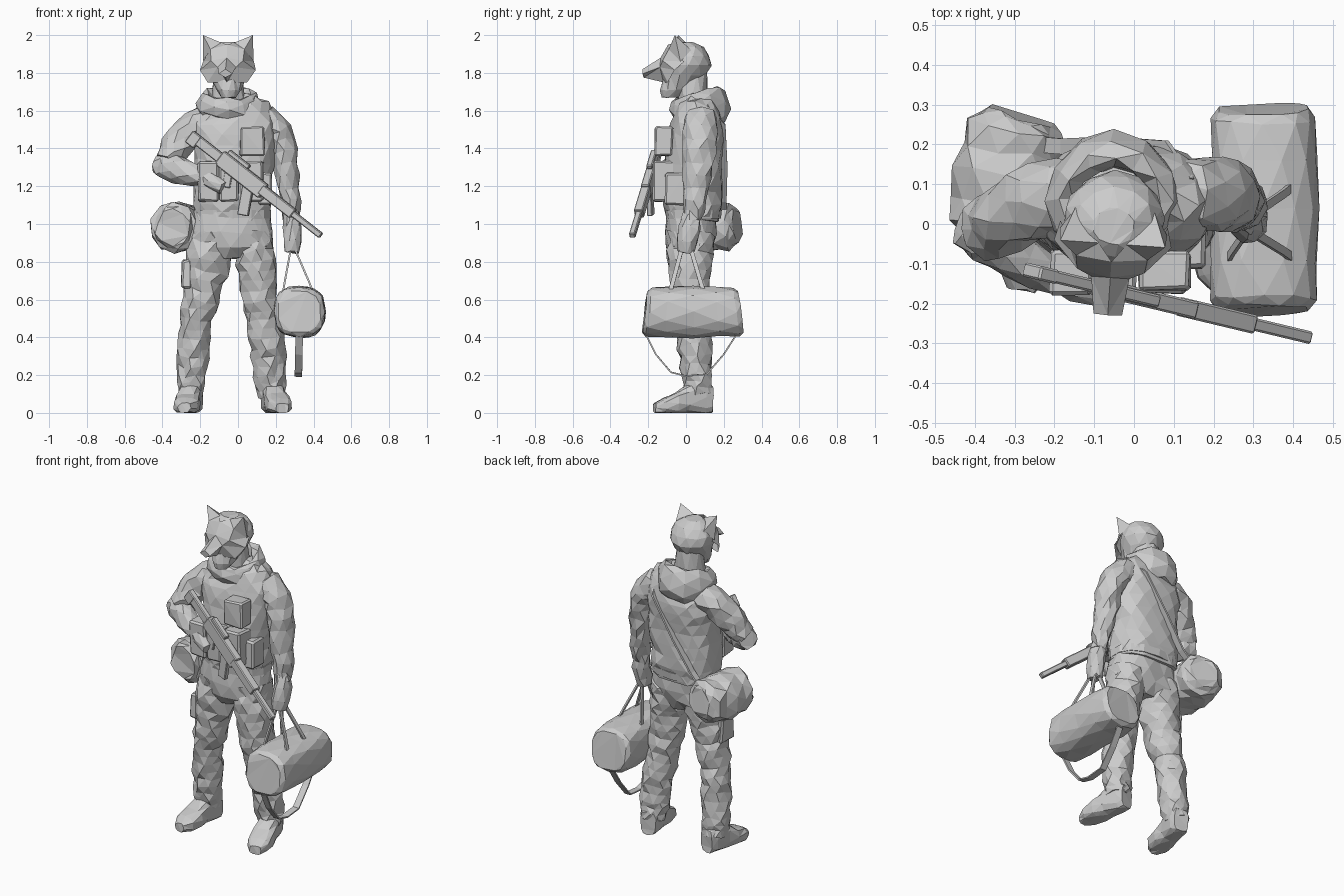
import bpy, bmesh, math, random
from mathutils import Vector, Matrix

random.seed(7)


def finish(name, bm):
    bmesh.ops.recalc_face_normals(bm, faces=bm.faces)
    bmesh.ops.triangulate(bm, faces=bm.faces)
    for v in bm.verts:
        v.co.z = max(v.co.z, 0)
    me = bpy.data.meshes.new(name)
    bm.to_mesh(me)
    bm.free()
    ob = bpy.data.objects.new(name, me)
    bpy.context.collection.objects.link(ob)
    return ob


def tube(name, pts, n=10, jit=0.0, power=1.0, steps=1, closed=False, axis=None):
    """Loft rings (x, y, z, rx, ry) along a path, with optional crumpling."""
    rows = []
    for i, p in enumerate(pts[:-1]):
        for s in range(steps):
            rows.append([a + (b - a) * s / steps for a, b in zip(p, pts[i + 1])])
    rows.append(pts[-1])
    m = len(rows)
    c = [Vector(r[:3]) for r in rows]
    bm, rings, a = bmesh.new(), [], None
    for i, r in enumerate(rows):
        if axis:
            t = Vector(axis)
        elif closed:
            t = c[(i + 1) % m] - c[i - 1]
        else:
            t = c[min(i + 1, m - 1)] - c[max(i - 1, 0)]
        t.normalize()
        if a is None:
            a = (Vector((0, 0, 1)) if abs(t.y) > 0.85 else Vector((0, 1, 0))).cross(t)
        a = (a - t * a.dot(t)).normalized()
        b = t.cross(a)
        ring = []
        for k in range(n):
            w = 2 * math.pi * (k + 0.5 + 0.5 * (i % 2) * (jit > 0)) / n
            u, v = math.cos(w), math.sin(w)
            u = math.copysign(abs(u) ** power, u) * r[3]
            v = math.copysign(abs(v) ** power, v) * r[4]
            f = 1.03 if jit else 1
            co = c[i] + a * u * f + b * v * f
            ring.append(bm.verts.new(co + Vector([random.uniform(-jit, jit) for _ in range(3)])))
        rings.append(ring)
    for i in range(m if closed else m - 1):
        r0, r1 = rings[i], rings[(i + 1) % m]
        for k in range(n):
            j = (k + 1) % n
            bm.faces.new((r0[k], r0[j], r1[j], r1[k]))
    if not closed:
        bm.faces.new(rings[0][::-1])
        bm.faces.new(rings[-1])
    return finish(name, bm)


def box(name, lo, hi, mat=None, bevel=0.0, jit=0.0):
    bm = bmesh.new()
    bmesh.ops.create_cube(bm, size=1)
    for v in bm.verts:
        v.co = Vector([l + (h - l) * (q + 0.5) + random.uniform(-jit, jit)
                       for l, h, q in zip(lo, hi, v.co)])
    if bevel:
        bmesh.ops.bevel(bm, geom=bm.edges[:], offset=bevel, segments=1, affect='EDGES')
    if mat:
        bmesh.ops.transform(bm, matrix=mat, verts=bm.verts)
    return finish(name, bm)


def strap(name, pts, w=0.015, th=0.005):
    return tube(name, [(*p, w * 1.4, th * 1.4) for p in pts], n=4)


# Jacket, belt and hips
tube("jacket", [(-.03, .04, 1.02, .20, .135), (-.03, .04, 1.10, .20, .15), (-.03, .04, 1.25, .20, .15),
                (-.02, .045, 1.40, .215, .15), (-.02, .06, 1.52, .225, .135), (-.03, .07, 1.60, .19, .11),
                (-.05, .08, 1.66, .10, .08)], 14, .009, .85, 2)
tube("belt", [(-.03, .04, 1.03, .208, .145), (-.03, .04, 1.075, .208, .15)], 14, 0, .85)
tube("trouser_seat", [(-.03, .03, 1.05, .195, .13), (-.035, .025, .95, .215, .13),
                      (-.035, .025, .88, .215, .12), (-.035, .025, .82, .13, .08)], 14, .008, .85)

# Legs
tube("leg_a", [(-.14, .03, .95, .11, .12), (-.16, .02, .80, .122, .115), (-.19, .02, .65, .10, .10),
               (-.22, .03, .50, .082, .09), (-.235, .045, .35, .08, .085), (-.245, .06, .20, .076, .078),
               (-.25, .07, .09, .066, .068)], 10, .01, 1, 3)
tube("leg_b", [(.08, .03, .95, .105, .12), (.095, .02, .80, .10, .115), (.11, .02, .65, .095, .10),
               (.13, .03, .50, .088, .09), (.155, .045, .35, .09, .085), (.17, .06, .20, .086, .078),
               (.18, .07, .09, .066, .068)], 10, .01, 1, 3)
box("thigh_pocket", (-.295, -.05, .66), (-.24, .07, .81), bevel=.01, jit=.008)

# Boots: heel to toe
for nm, heel, toe in (("boot_a", (-.235, .135), (-.285, -.165)), ("boot_b", (.165, .135), (.235, -.165))):
    prof = [(0, .045, .07), (.12, .056, .085), (.42, .058, .075), (.62, .068, .052), (.85, .064, .04), (1, .035, .026)]
    d = (toe[0] - heel[0], toe[1] - heel[1], 0)
    tube(nm, [(heel[0] + d[0] * t, heel[1] + d[1] * t, h, w, h) for t, w, h in prof], 10, .004, .65, axis=d)

# Hanging arm with glove
tube("arm_down", [(.06, .08, 1.545, .07, .08), (.15, .08, 1.54, .082, .088), (.215, .08, 1.485, .08, .092),
                  (.245, .07, 1.38, .066, .085), (.26, .06, 1.25, .06, .075), (.275, .05, 1.12, .055, .062),
                  (.285, .03, 1.02, .042, .05)], 9, .009, 1, 2)
tube("glove_down", [(.283, .03, 1.05, .038, .045), (.287, .02, .98, .047, .055),
                    (.292, .005, .91, .046, .058), (.285, .0, .85, .035, .045)], 8, .006)

# Bent arm with glove
tube("upper_arm_bent", [(-.10, .08, 1.55, .07, .08), (-.19, .075, 1.545, .08, .085), (-.265, .05, 1.49, .083, .088),
                        (-.33, .01, 1.40, .078, .08), (-.38, -.02, 1.325, .065, .07)], 9, .009, 1, 2)
tube("forearm_bent", [(-.43, .0, 1.32, .05, .055), (-.37, -.03, 1.305, .075, .07),
                      (-.28, -.09, 1.275, .066, .06), (-.19, -.13, 1.25, .048, .045)], 9, .008, 1, 2)
tube("glove_bent", [(-.21, -.12, 1.255, .04, .04), (-.15, -.15, 1.23, .047, .042), (-.08, -.175, 1.19, .035, .035)], 8, .005)

# Neck and hood lying round the shoulders, thickest at the back
tube("neck", [(-.05, .05, 1.56, .10, .09), (-.05, .035, 1.66, .088, .08), (-.05, .035, 1.80, .075, .075)], 10, .005)
hood = []
for i in range(12):
    w = -math.pi / 2 + 2 * math.pi * i / 12
    b = (math.sin(w) + 1) / 2
    hood.append((-.05 + .13 * math.cos(w), .065 + .118 * math.sin(w), 1.61 + .02 * b, .05 + .048 * b, .034 + .014 * b))
tube("hood", hood, 7, .009, closed=True)

# Head
tube("head", [(-.05, -.085, 1.67, .04, .045), (-.05, -.055, 1.71, .065, .08), (-.05, -.005, 1.79, .10, .11),
              (-.05, .01, 1.84, .122, .12), (-.05, .01, 1.89, .12, .11), (-.05, .005, 1.935, .095, .085),
              (-.05, -.005, 1.962, .05, .045)], 12, .003, axis=(0, 0, 1))

# Animal mask: one half, mirrored
half = dict(top=(0, -.095, 1.95), brow=(0, -.135, 1.88), tip=(0, -.23, 1.82), low=(0, -.225, 1.775),
            under=(0, -.12, 1.75), ear=(.09, -.085, 1.925), temple=(.135, 0, 1.86), cheek=(.148, -.05, 1.815),
            jaw=(.105, -.09, 1.75), nose=(.036, -.228, 1.795), root=(.048, -.135, 1.83), eye=(.085, -.118, 1.865),
            e1=(.135, -.02, 1.86), e2=(.035, -.05, 1.96), e3=(.10, .035, 1.92), et=(.132, -.05, 2.0))
faces = ["top brow eye ear", "brow tip nose root", "brow root eye", "eye root cheek", "eye cheek temple",
         "eye temple ear", "tip low nose", "nose low under root", "root under jaw", "root jaw cheek",
         "e2 e3 et", "e3 e1 et", "e1 ear et", "ear e2 et", "top ear e2"]
bm = bmesh.new()
vs = {k: bm.verts.new(p) for k, p in half.items()}
for f in faces:
    bm.faces.new([vs[k] for k in f.split()])
mask = finish("mask", bm)
mask.location.x = -.05
mask.rotation_euler.z = -.07
mask.modifiers.new("mirror", 'MIRROR')

# Chest pouches
box("chest_pouch", (.01, -.165, 1.36), (.14, -.07, 1.515), bevel=.008, jit=.005)
for i, x in enumerate((-.21, -.10, .01)):
    box(f"ammo_pouch_{i}", (x, -.175, 1.12), (x + .105 + .02 * (i == 2), -.06, 1.33), bevel=.01, jit=.006)
box("side_pouch", (.11, -.11, 1.10), (.18, .0, 1.27), bevel=.01, jit=.005)

# Rifle, built along its own axis then placed across the chest
D = Vector((.69, -.165, -.54)).normalized()
V = (Vector((0, 0, 1)) - D * D.z).normalized()
M = Matrix.Translation((-.25, -.12, 1.475)) @ Matrix((D, V.cross(D), V)).transposed().to_4x4()
for nm, lo, hi in (("rifle_butt", (0, -.018, -.05), (.06, .018, .025)),
                   ("rifle_stock", (.04, -.016, -.03), (.24, .016, .025)),
                   ("rifle_receiver", (.2, -.022, -.045), (.5, .022, .042)),
                   ("rifle_handguard", (.48, -.024, -.026), (.7, .024, .03)),
                   ("rifle_barrel", (.68, -.016, -.014), (.89, .016, .018)),
                   ("rifle_sight", (.22, -.016, .04), (.36, .016, .066))):
    box(nm, lo, hi, M, .005)
for nm, x, l, w in (("rifle_magazine", .40, .17, .03), ("rifle_grip", .27, .10, .022)):
    box(nm, (x - w, -.014, -.02 - l), (x + w, .014, -.02), M @ Matrix.Translation((x, 0, 0))
        @ Matrix.Rotation(math.radians(-27), 4, 'Y') @ Matrix.Translation((-x, 0, 0)), .004)

# Round bag on the hip and its strap over the back
tube("hip_bag", [(-.345, -.04, .98, .09, .09), (-.34, -.01, .98, .122, .125), (-.32, .12, .985, .132, .128),
                 (-.295, .235, .985, .12, .122), (-.285, .27, .985, .085, .085)], 10, .01, .9, 2)
strap("back_strap", [(.14, .10, 1.62), (.08, .19, 1.52), (-.06, .20, 1.30), (-.18, .195, 1.12), (-.24, .20, 1.06)], .006, .02)

# Duffel bag (wider at its base) with handles and a hanging strap
duffel = tube("duffel_bag", [(.325, -.218, .535, .11, .108), (.325, -.195, .535, .128, .124), (.325, -.10, .535, .131, .13),
                             (.325, .04, .535, .132, .132), (.325, .17, .535, .131, .13), (.325, .268, .535, .128, .124),
                             (.325, .29, .535, .11, .108)], 12, .005, .72, axis=(0, 1, 0))
for v in duffel.data.vertices:
    v.co.y = .035 + (v.co.y - .035) * (1 + (.535 - v.co.z) * .5)
for i, x in enumerate((.235, .405)):
    mid = .28 + .02 * i
    for j, y in enumerate((-.09, .10)):
        strap(f"handle_{i}{j}", [(x, y, .62), (x + (mid - x) * .3, y * .75, .70), (mid, y * .25, .87)], .005, .011)
strap("hanging_strap", [(.325, -.225, .44), (.322, -.16, .31), (.32, -.08, .215), (.32, .0, .195),
                        (.32, .11, .205), (.322, .20, .31), (.325, .29, .45)], .02, .004)
